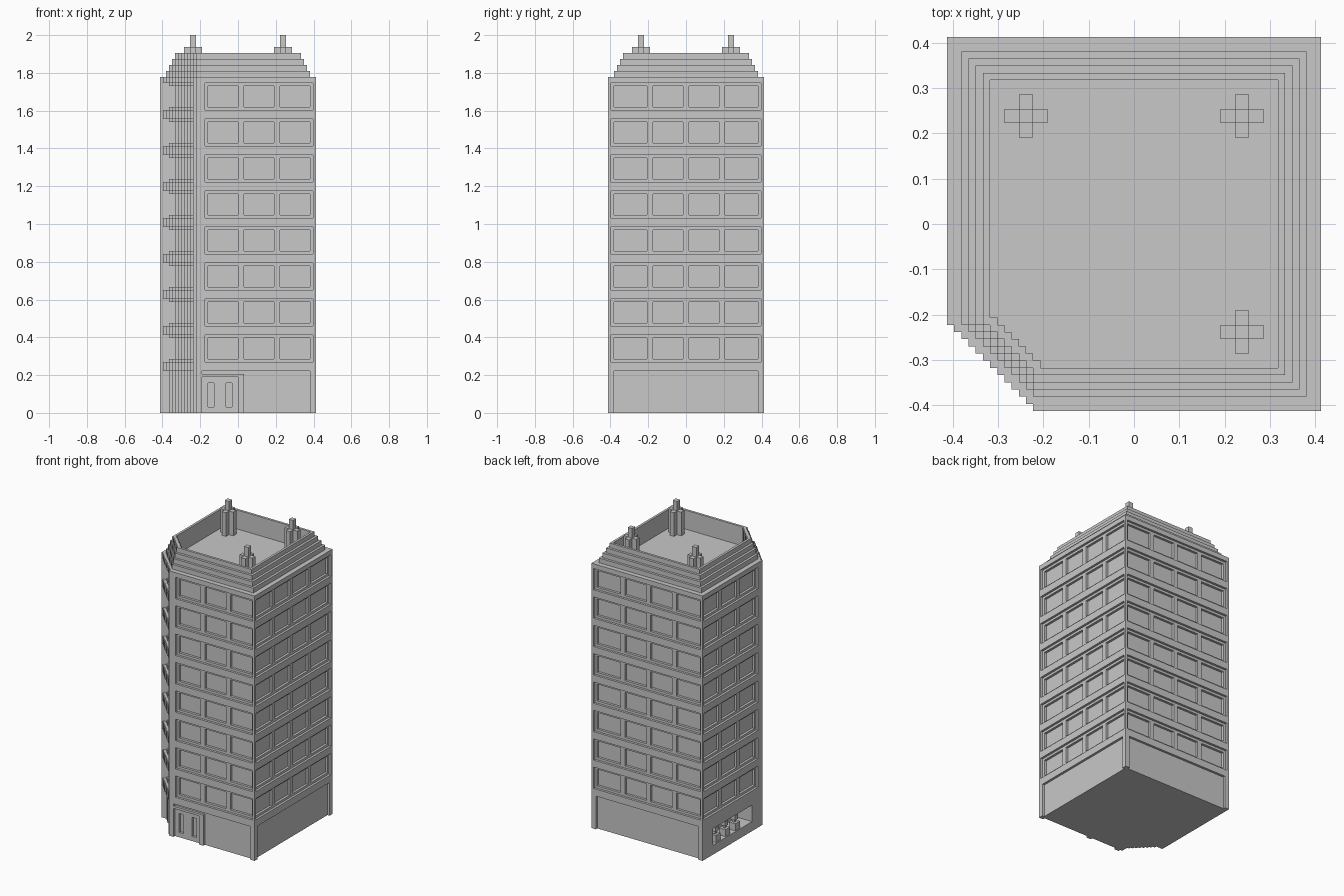
import bpy
import bmesh

V = 2 / 126          # one grid unit
HALF = 26            # half width of the tower in grid units

if "Cube" in bpy.data.objects:
    bpy.data.objects.remove(bpy.data.objects["Cube"], do_unlink=True)

concrete = bpy.data.materials.new("concrete_grey")
concrete.use_nodes = True
colour = (0.58, 0.58, 0.58, 1)
concrete.diffuse_color = colour
concrete.node_tree.nodes["Principled BSDF"].inputs["Base Color"].default_value = colour


def finish(name, bm):
    bmesh.ops.recalc_face_normals(bm, faces=bm.faces)
    bmesh.ops.scale(bm, vec=(V, V, V), verts=bm.verts)
    mesh = bpy.data.meshes.new(name)
    bm.to_mesh(mesh)
    bm.free()
    mesh.materials.append(concrete)
    obj = bpy.data.objects.new(name, mesh)
    bpy.context.collection.objects.link(obj)
    return obj


def slab(bm, loops, z0, z1):
    """Extrude an outline, with optional hole outlines, from z0 to z1."""
    rings = [[bm.verts.new((x, y, z0)) for x, y in loop] for loop in loops]
    if len(rings) == 1:
        faces = [bm.faces.new(rings[0])]
    else:
        edges = [bm.edges.new((r[i - 1], r[i])) for r in rings for i in range(len(r))]
        filled = bmesh.ops.triangle_fill(bm, edges=edges, use_beauty=True)["geom"]
        faces = [f for f in filled if isinstance(f, bmesh.types.BMFace)]
    top = bmesh.ops.extrude_face_region(bm, geom=faces, use_keep_orig=True)["geom"]
    bmesh.ops.translate(bm, vec=(0, 0, z1 - z0),
                        verts=[v for v in top if isinstance(v, bmesh.types.BMVert)])


def depth_at(cuts, side, u, z):
    return max([c[5] for c in cuts
                if c[0] == side and c[1] < u < c[2] and c[3] < z < c[4]], default=0)


def footprint(half, corner, cuts=(), z=0):
    """Square outline with one stepped corner and recesses along its sides."""
    place = {
        "front": lambda u, d: (u, d - half),
        "right": lambda u, d: (half - d, u),
        "back": lambda u, d: (u, half - d),
        "left": lambda u, d: (d - half, u),
    }
    points = []
    for side, start, end in (("front", -corner, half), ("right", -half, half),
                             ("back", half, -half), ("left", half, -corner)):
        stops = {start, end}
        for c in cuts:
            if c[0] == side and c[3] < z < c[4]:
                stops |= {c[1], c[2]}
        stops = sorted(stops, reverse=start > end)
        for a, b in zip(stops, stops[1:]):
            d = depth_at(cuts, side, (a + b) / 2, z)
            points += [place[side](a, d), place[side](b, d)]
    # stepped corner
    for i in range(half - corner):
        d = depth_at(cuts, "corner", i + 0.5, z)
        following = depth_at(cuts, "corner", i + 1.5, z)
        y = d - corner - i
        points += [(i - half + d, y), (i + 1 - half + min(d, following), y)]
    return [p for i, p in enumerate(points) if p != points[i - 1]]


def storey(name, cuts, z0, z1):
    levels = sorted({z0, z1} | {z for c in cuts for z in c[3:5]})
    bm = bmesh.new()
    for a, b in zip(levels, levels[1:]):
        slab(bm, [footprint(HALF, 14, cuts, (a + b) / 2)], a, b)
    return finish(name, bm)


def box(bm, x, y, w, z0, z1):
    h = w / 2
    slab(bm, [[(x - h, y - h), (x + h, y - h), (x + h, y + h), (x - h, y + h)]], z0, z1)


# Ground floor: wall panels, door with two panes, display niche
ground = [
    ("right", -24, 24, 0, 14, 1),
    ("back", -24, 24, 0, 14, 1),
    ("corner", 1, 11, 0, 14, 1),
    ("front", 2, 24, 0, 14, 1),
    ("front", -12, 2, 13, 14, 1),
    ("front", -12, 0, 0, 12, 1),
    ("front", -10, -8, 2, 10, 2),
    ("front", -4, -2, 2, 10, 2),
    ("left", -7, 19, 4, 11, 7),
]
storey("ground_floor", ground, 0, 14)

# Typical storey: recessed window strips with deeper panes, just short of
# full depth so that neighbouring recesses never meet at the tower's edges
wide = [(-24, -13), (-11, -1), (1, 11), (13, 24)]
narrow = [(-10, 0), (2, 12), (14, 24)]
floor_cuts = [("corner", 1, 11, 17, 26, 1), ("corner", 2, 10, 18, 25, 2)]
for side, panes in (("front", narrow), ("left", narrow), ("right", wide), ("back", wide)):
    floor_cuts.append((side, panes[0][0] - 1, 25, 17, 26, 0.95))
    floor_cuts += [(side, a, b, 18, 25, 1.95) for a, b in panes]
floors = storey("window_storeys", floor_cuts, 14, 26)
stack = floors.modifiers.new("storeys", "ARRAY")
stack.count = 8
stack.use_relative_offset = False
stack.use_constant_offset = True
stack.constant_offset_displace = (0, 0, 12 * V)

# Roof slab and stepped parapet
storey("roof_slab", [], 110, 112)
bm = bmesh.new()
for i in range(4):
    z = 112 + 2 * i
    slab(bm, [footprint(24 - i, 14), footprint(20, 13)], z, z + 2)
finish("stepped_parapet", bm)

# Cross-shaped roof posts with masts
for name, x, y in (("back_right_post", -15, 15), ("back_left_post", 15, 15),
                   ("front_left_post", 15, -15)):
    bm = bmesh.new()
    cross = []
    a, b = 1, 0
    for _ in range(4):
        for along, across in ((3, -1), (3, 1), (1, 1)):
            cross.append((x + a * along - b * across, y + b * along + a * across))
        a, b = -b, a
    slab(bm, [cross], 112, 122)
    box(bm, x, y, 2, 122, 126)
    finish(name, bm)

# Potted plants in the display niche
for i, y in enumerate((15, 8.5, 2)):
    bm = bmesh.new()
    box(bm, -24, y, 3, 4, 7)
    box(bm, -24, y, 1, 7, 8)
    box(bm, -24, y, 2, 8, 10)
    finish(f"potted_plant_{i + 1}", bm)
